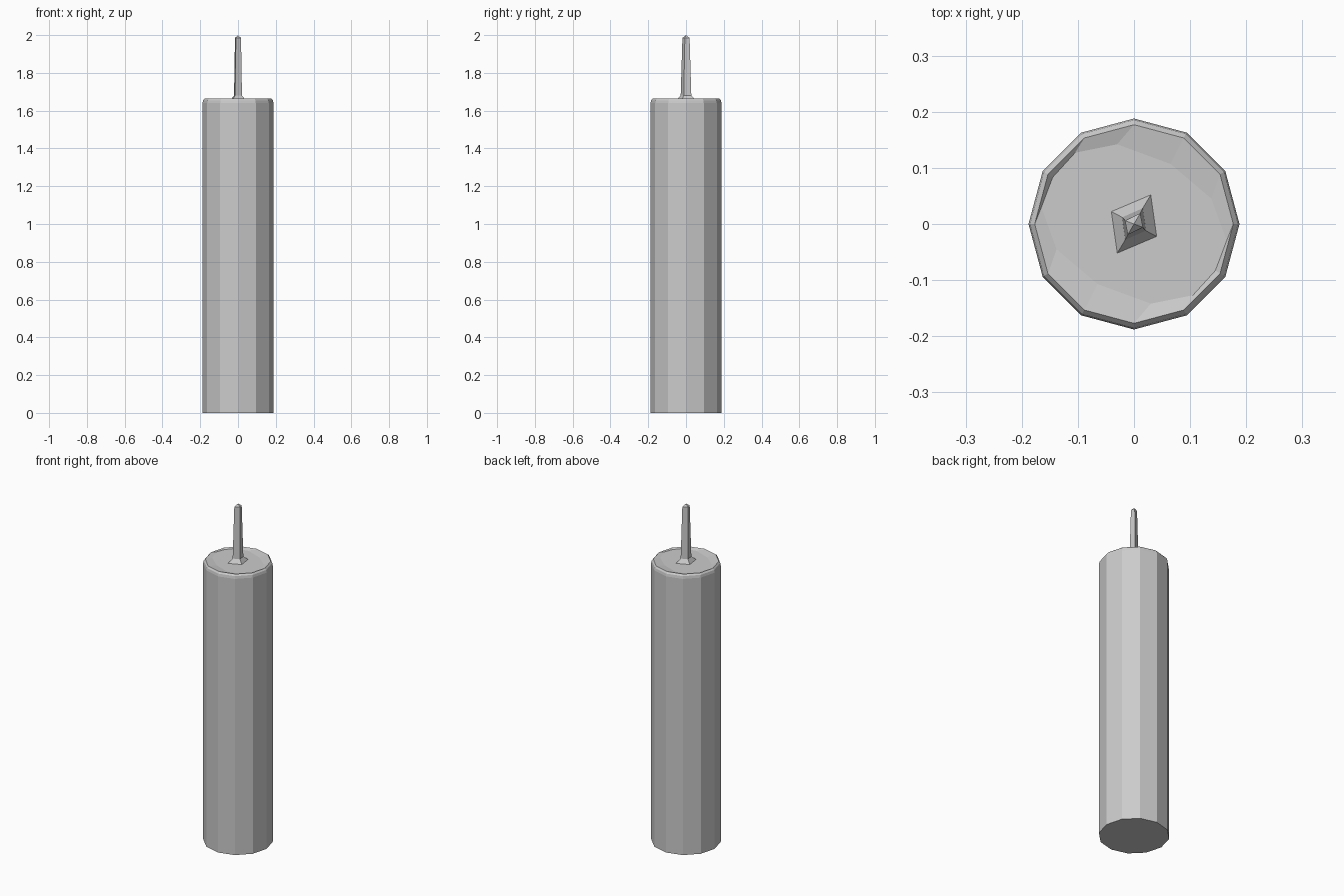
import bpy, bmesh
from math import cos, sin, pi

if "Cube" in bpy.data.objects:
    bpy.data.objects.remove(bpy.data.objects["Cube"])


def circle(r, z, n=12):
    return [(r * cos(2 * pi * i / n), r * sin(2 * pi * i / n), z) for i in range(n)]


def half_turn(points, z):
    """Complete a ring from half of its points by a 180 degree turn."""
    return [(x, y, z) for x, y in points] + [(-x, -y, z) for x, y in points]


def loft(name, rings):
    """Bridge rings of equal point count and cap both ends."""
    bm = bmesh.new()
    loops = [[bm.verts.new(p) for p in ring] for ring in rings]
    n = len(loops[0])
    for a, b in zip(loops, loops[1:]):
        for i in range(n):
            j = (i + 1) % n
            bm.faces.new((a[i], a[j], b[j], b[i]))
    bm.faces.new(loops[0][::-1])
    if len(rings[0]) == 4:      # pointed tip on the wick
        tip = bm.verts.new((0, 0, 2.0))
        for i in range(n):
            bm.faces.new((loops[-1][i], loops[-1][(i + 1) % n], tip))
    else:
        bm.faces.new(loops[-1])
    bmesh.ops.recalc_face_normals(bm, faces=bm.faces)
    mesh = bpy.data.meshes.new(name)
    bm.to_mesh(mesh)
    bm.free()
    obj = bpy.data.objects.new(name, mesh)
    bpy.context.collection.objects.link(obj)
    return obj


# Wax body: twelve sides, softened rim, uneven shallow melt pool
pool = [(0.165, -0.03), (0.138, 0.045), (0.065, 0.107),
        (-0.03, 0.142), (-0.105, 0.127), (-0.145, 0.083)]
loft("candle_body", [circle(0.188, 0), circle(0.188, 1.64),
                     circle(0.185, 1.655), circle(0.177, 1.664),
                     half_turn(pool, 1.657)])

# Wick: skewed square section, flared at the foot
foot = [(0.042, -0.023), (0.031, 0.054)]
top = [(0.016, -0.006), (0.011, 0.019)]
loft("wick", [half_turn(foot, 1.655),
              half_turn([(x * 0.5, y * 0.52) for x, y in foot], 1.68),
              half_turn(top, 1.985)])
